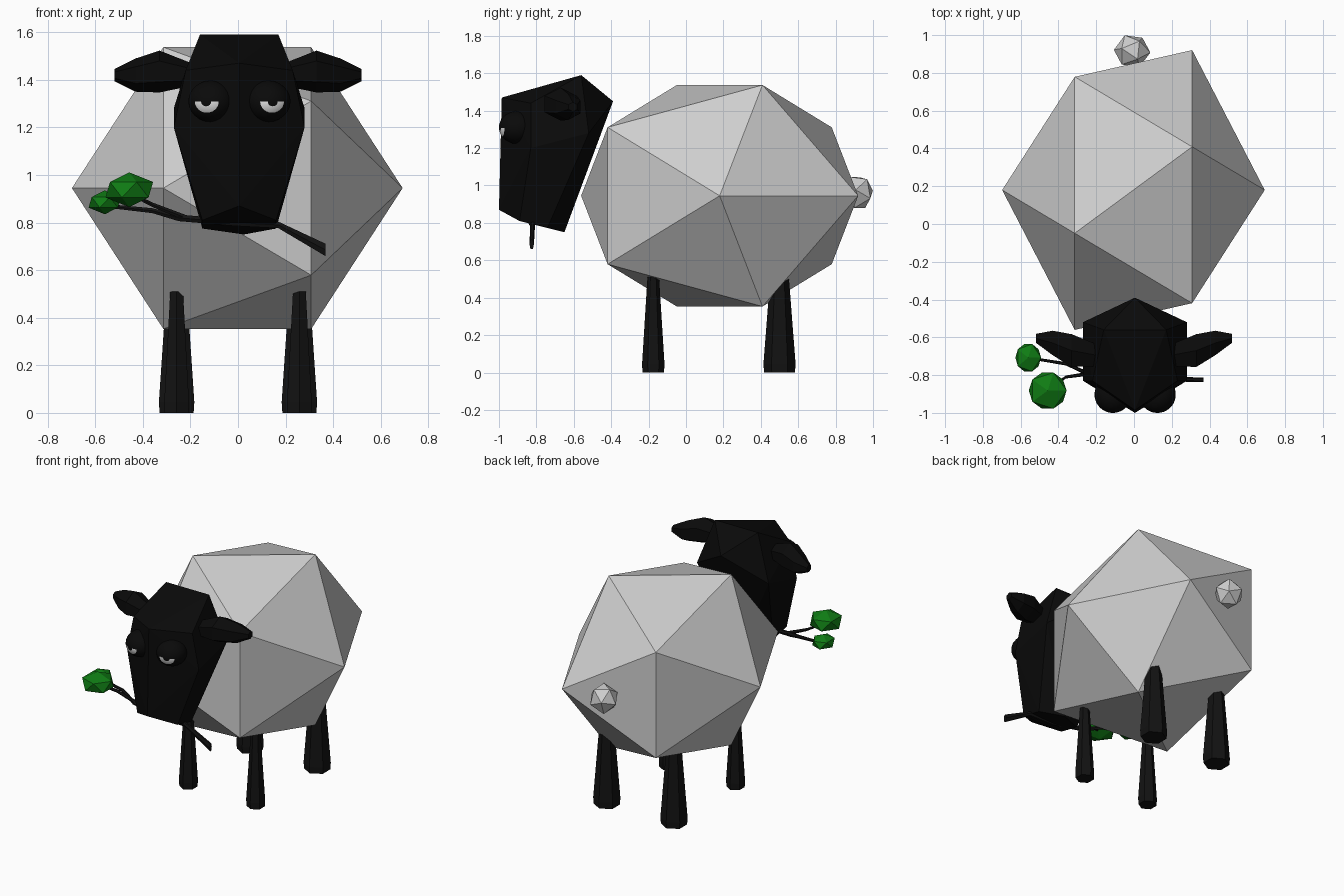
import bpy, bmesh, math
from mathutils import Vector, Matrix

if "Cube" in bpy.data.objects:
    bpy.data.objects.remove(bpy.data.objects["Cube"])


def material(name, rgb):
    m = bpy.data.materials.new(name)
    m.diffuse_color = (*rgb, 1)
    m.use_nodes = True
    m.node_tree.nodes["Principled BSDF"].inputs["Base Color"].default_value = m.diffuse_color
    return m


WOOL = material("wool_grey", (0.62, 0.62, 0.62))
HEAD = material("head_black", (0.003, 0.003, 0.003))
LEG = material("leg_black", (0.006, 0.006, 0.006))
WHITE = material("eye_white", (0.8, 0.8, 0.8))
GREEN = material("leaf_green", (0.005, 0.2, 0.007))


def finish(name, bm, *mats):
    bmesh.ops.recalc_face_normals(bm, faces=bm.faces)
    mesh = bpy.data.meshes.new(name)
    bm.to_mesh(mesh)
    bm.free()
    for m in mats:
        mesh.materials.append(m)
    ob = bpy.data.objects.new(name, mesh)
    bpy.context.collection.objects.link(ob)
    return ob


def ico(name, centre, scale, mat, turn=Matrix.Identity(4)):
    bm = bmesh.new()
    bmesh.ops.create_icosphere(bm, subdivisions=1, radius=1)
    bm.transform(Matrix.Translation(centre) @ Matrix.Diagonal((*scale, 1)) @ turn)
    return finish(name, bm, mat)


def loft(name, rings, sides, u, v, mat, start=0.0):
    """Skin rings of (centre, radius along u, radius along v)."""
    bm = bmesh.new()
    u, v = Vector(u), Vector(v)
    loops = []
    for c, ru, rv in rings:
        angles = [start + math.tau * i / sides for i in range(sides)]
        loops.append([bm.verts.new(Vector(c) + u * ru * math.cos(a) + v * rv * math.sin(a))
                      for a in angles])
    for a, b in zip(loops, loops[1:]):
        for i in range(sides):
            j = (i + 1) % sides
            bm.faces.new((a[i], a[j], b[j], b[i]))
    bm.faces.new(loops[0])
    bm.faces.new(loops[-1])
    return finish(name, bm, mat)


# Woolly body: icosahedron with its poles on the x axis, and a small tail
poles_on_x = Matrix(((0, 0, 1, 0), (1, 0, 0, 0), (0, 1, 0, 0), (0, 0, 0, 1)))
ico("body", (-0.003, 0.18, 0.945), (0.695, 0.828, 0.696), WOOL, poles_on_x)
ico("tail", (-0.01, 0.915, 0.962), (0.098, 0.092, 0.1), WOOL,
    Matrix.Rotation(0.5, 4, 'X') @ Matrix.Rotation(0.3, 4, 'Y'))

# Tapered six-sided legs, the back pair thicker
for side, s in (("right", -1), ("left", 1)):
    for part, y, r, top_r, top in (("front", -0.175, 0.06, 0.031, 0.51),
                                   ("back", 0.5, 0.086, 0.046, 0.56)):
        x = s * 0.258
        loft(f"{part}_leg_{side}",
             [((x, y, 0), r * 0.96, r * 0.96), ((x, y, 0.045), r, r),
              ((x, y, top), top_r, top_r)],
             6, (1, 0, 0), (0, 1, 0), LEG, math.pi / 6)

# Head: faceted hull, wide at the brow and narrow at the muzzle
bm = bmesh.new()
middle = [(0, -1.0, 0.87), (0, -0.985, 1.47), (0, -0.39, 1.45), (0.02, -0.65, 0.75)]
paired = [(0.155, -0.89, 0.81), (0.155, -0.74, 0.775), (0.275, -0.83, 1.2),
          (0.275, -0.52, 1.28), (0.225, -0.83, 1.44), (0.165, -0.56, 1.59)]
for p in middle + paired + [(-x, y, z) for x, y, z in paired]:
    bm.verts.new((p[0] + 0.005, p[1], p[2]))
bmesh.ops.convex_hull(bm, input=bm.verts)
finish("head", bm, HEAD)

# Drooping ears
for side, s in (("right", -1), ("left", 1)):
    loft(f"ear_{side}",
         [((s * 0.17, -0.7, 1.42), 0.06, 0.04), ((s * 0.33, -0.67, 1.435), 0.1, 0.088),
          ((s * 0.43, -0.63, 1.42), 0.075, 0.07), ((s * 0.52, -0.605, 1.42), 0.027, 0.025)],
         6, (0, 1, 0), (0, 0, 1), HEAD, math.pi / 6)

# Bulging eyes: rings run around the gaze, lower half shows white, upper half is lid
for side, s in (("right", -1), ("left", 1)):
    bm = bmesh.new()
    bmesh.ops.create_uvsphere(bm, u_segments=24, v_segments=28, radius=1)
    for f in bm.faces:
        c = f.calc_center_median()
        angle = math.degrees(math.acos(max(-1, min(1, c.normalized().z))))
        f.material_index = 1 if 14 < angle < 33 and c.y < 0 else 0
    gaze = Vector((s * 0.24, -1, -0.02)).normalized()
    right = gaze.cross(Vector((0, 0, 1))).normalized()
    up = right.cross(gaze)
    turn = Matrix((right, up, gaze)).transposed().to_4x4()
    bm.transform(Matrix.Translation((s * 0.118 + 0.006, -0.903, 1.31))
                 @ Matrix.Diagonal((0.097, 0.097, 0.088, 1)) @ turn)
    for f in bm.faces:
        f.smooth = True
    finish(f"eye_{side}", bm, HEAD, WHITE)

# Twig held in the mouth, forking to two leaf clumps
twigs = {
    "twig_main": [((0.368, -0.825, 0.685), 0.012, 0.03), ((0.17, -0.82, 0.79), 0.013, 0.016),
                  ((-0.02, -0.83, 0.8), 0.013, 0.016), ((-0.25, -0.79, 0.82), 0.012, 0.016),
                  ((-0.36, -0.74, 0.85), 0.009, 0.012), ((-0.55, -0.71, 0.87), 0.007, 0.009)],
    "twig_fork": [((-0.22, -0.79, 0.82), 0.011, 0.014), ((-0.36, -0.81, 0.875), 0.008, 0.011),
                  ((-0.45, -0.87, 0.92), 0.007, 0.009)],
}
for name, rings in twigs.items():
    loft(name, rings, 6, (0, 1, 0), (0, 0, 1), LEG)
ico("leaf_clump_large", (-0.457, -0.882, 0.938), (0.112, 0.112, 0.073), GREEN)
ico("leaf_clump_small", (-0.56, -0.708, 0.885), (0.076, 0.085, 0.05), GREEN)
